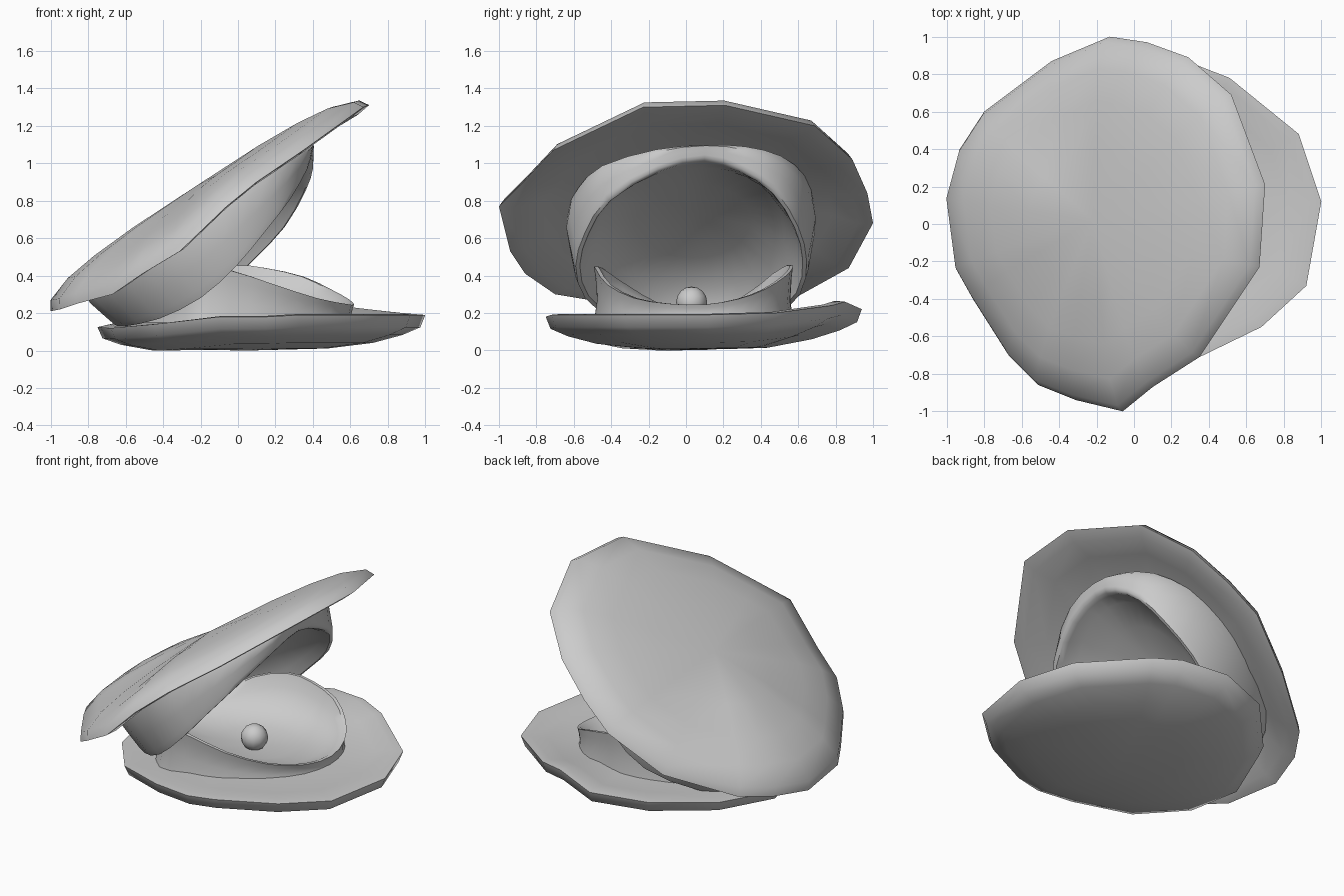
import bpy, bmesh, math
from mathutils import Vector

if "Cube" in bpy.data.objects:
    bpy.data.objects.remove(bpy.data.objects["Cube"])


def loft(name, rings, first, last, angle=50):
    """Skin closed rings, capping both ends with fans to centre points."""
    bm = bmesh.new()
    vs = [[bm.verts.new(p) for p in r] for r in rings]
    n = len(vs[0])
    for a, b in zip(vs, vs[1:]):
        for i in range(n):
            j = (i + 1) % n
            bm.faces.new((a[i], a[j], b[j], b[i]))
    for ring, tip in ((vs[0], first), (vs[-1], last)):
        t = bm.verts.new(tip)
        for i in range(n):
            bm.faces.new((ring[i], ring[(i + 1) % n], t))
    bmesh.ops.recalc_face_normals(bm, faces=bm.faces)
    me = bpy.data.meshes.new(name)
    bm.to_mesh(me)
    bm.free()
    ob = bpy.data.objects.new(name, me)
    bpy.context.collection.objects.link(ob)
    me.polygons.foreach_set("use_smooth", [True] * len(me.polygons))
    me.set_sharp_from_angle(angle=math.radians(angle))
    return ob


def smooth_loop(pts, sub=2):
    """Closed Catmull-Rom resampling of a rim."""
    p = [Vector(q) for q in pts]
    n, out = len(p), []
    for i in range(n):
        a, b, c, d = (p[(i + k) % n] for k in (-1, 0, 1, 2))
        for k in range(sub):
            t = k / sub
            out.append(0.5 * (2 * b + (c - a) * t + (2 * a - 5 * b + 4 * c - d) * t**2
                              + (3 * b - a - 3 * c + d) * t**3))
    return out


N = Vector((-0.55, 0, 0.835))

# Upper shell: tilted, shallow dome with a thick rim
rim = [Vector(p) for p in (
    (-.13, 1, .68), (.07, .97, .84), (.29, .89, 1.02), (.52, .69, 1.2), (.70, .21, 1.31),
    (.67, -.23, 1.3), (.35, -.71, 1.07), (.1, -.87, .9), (-.06, -1, .77), (-.31, -.94, .53),
    (-.51, -.86, .41), (-.67, -.7, .3), (-.86, -.4, .25), (-.95, -.24, .22), (-1, .14, .21),
    (-.93, .4, .25), (-.8, .6, .29), (-.44, .87, .44))]
c = Vector((-.14, .02, .76))
upper = [[c + (p - c) * s + N * h for p in rim]
         for s, h in ((.4, .14), (.65, .125), (.83, .10), (.97, .05), (1, 0),
                      (.92, -.01), (.78, .03), (.5, .05))]
loft("upper_shell", upper, c + N * .145, c + N * .055)

# Lower shell: shallow dish on the ground
rim = [Vector(p) for p in (
    (1, .12, .19), (.88, .48, .2), (.51, .78, .24), (.33, .85, .26), (.05, .94, .22),
    (-.3, .82, .2), (-.6, .5, .16), (-.75, .1, .125), (-.68, -.25, .12), (-.45, -.55, .14),
    (-.1, -.72, .18), (.15, -.75, .18), (.33, -.72, .19), (.68, -.55, .19), (.92, -.33, .19))]
c = Vector((.13, .1, 0))


def dish(s, z, follow):
    """Scaled rim at height z, partly following the height of the rim."""
    return [Vector((c.x + (p.x - c.x) * s, c.y + (p.y - c.y) * s,
                    z + follow * (p.z - .18))) for p in rim]


lower = [dish(.5, .18, .4), dish(.8, .175, .7), dish(.93, .185, 1), dish(1, .18, 1),
         dish(.97, .115, .9), dish(.86, .075, .8), dish(.68, .035, .6), dish(.4, .01, .1)]
loft("lower_shell", lower, (.13, .1, .18), (.05, -.1, 0))

# Upper lining: thin-lipped cup hanging inside the upper shell
rim = smooth_loop((
    (.39, .1, 1.03), (.37, -.15, .97), (.28, -.42, .81), (.14, -.54, .63), (-.01, -.59, .45),
    (-.2, -.54, .28), (-.42, -.38, .17), (-.6, -.12, .13), (-.62, .18, .13), (-.42, .45, .17),
    (-.12, .61, .3), (.08, .645, .48), (.25, .6, .66), (.36, .48, .85), (.40, .3, .97)))
c = sum(rim, Vector()) / len(rim)


def cup(s, f):
    """Rim scaled by s and pushed a fraction f of the way to the shell."""
    out = []
    for p in rim:
        q = c + (p - c) * s
        gap = .77 + .66 * (q.x + .1) - q.z
        out.append(q + N * gap * .835 * f)
    return out


loft("upper_lining", [cup(1.06, 1.12), cup(1.08, .8), cup(1.05, .45), cup(1.02, .12), cup(1, 0),
                      cup(.965, 0), cup(.92, .2), cup(.8, .6), cup(.5, .8)],
     c + N * .32, c + N * .25)

# Lower lining: cup with raised sides and a low front lip
rim = smooth_loop((
    (.62, .1, .245), (.59, .28, .275), (.5, .42, .325), (.35, .53, .395), (.15, .57, .44),
    (-.02, .56, .455), (-.22, .48, .41), (-.42, .3, .28), (-.5, .03, .19), (-.42, -.25, .3),
    (-.25, -.47, .44), (-.05, -.48, .43), (.2, -.42, .35), (.42, -.28, .28), (.57, -.1, .25)))
c = sum(rim, Vector()) / len(rim)


def bowl(s, f, floor=.15):
    """Rim scaled in plan and lowered a fraction f towards the floor."""
    return [Vector((c.x + (p.x - c.x) * s, c.y + (p.y - c.y) * s,
                    p.z + (floor - p.z) * f)) for p in rim]


loft("lower_lining", [bowl(1, 1), bowl(.97, .6), bowl(.985, .2), bowl(1, 0), bowl(.96, 0),
                      bowl(.9, .3, .19), bowl(.75, .7, .19), bowl(.45, .95, .19)],
     (c.x, c.y, .15), (c.x, c.y, .19))

# Pearl
bpy.ops.mesh.primitive_uv_sphere_add(segments=12, ring_count=8, radius=.083,
                                     location=(.1, .03, .258))
bpy.context.object.name = "pearl"
bpy.ops.object.shade_smooth()
